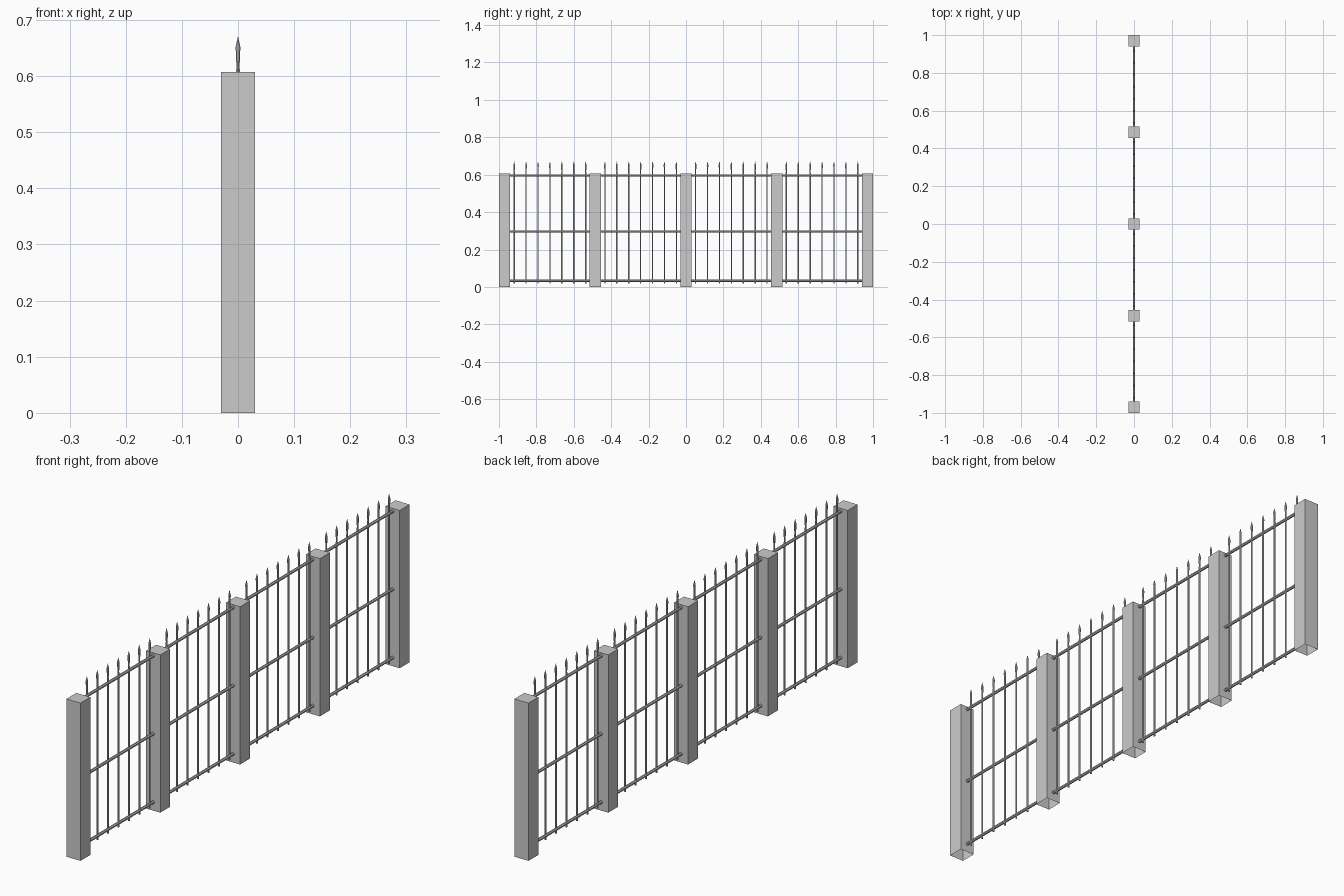
import bpy
import bmesh
import math

cube = bpy.data.objects.get("Cube")
if cube:
    bpy.data.objects.remove(cube, do_unlink=True)


def flat_material(name, value):
    mat = bpy.data.materials.new(name)
    mat.use_nodes = True
    color = (value, value, value, 1)
    mat.diffuse_color = color
    mat.node_tree.nodes["Principled BSDF"].inputs["Base Color"].default_value = color
    return mat


GREY = flat_material("plain grey", 0.6)


def finish(bm, name):
    bmesh.ops.recalc_face_normals(bm, faces=bm.faces)
    mesh = bpy.data.meshes.new(name)
    bm.to_mesh(mesh)
    bm.free()
    mesh.materials.append(GREY)
    obj = bpy.data.objects.new(name, mesh)
    bpy.context.collection.objects.link(obj)
    return obj


def loft(bm, rings, sides):
    """Skin square or round rings given as (z, radius); zero radius makes a point."""
    previous = None
    for z, radius in rings:
        if radius == 0:
            tip = bm.verts.new((0, 0, z))
            for i in range(sides):
                bm.faces.new((previous[i], previous[(i + 1) % sides], tip))
            return
        ring = []
        for i in range(sides):
            a = math.tau * (i + 0.5) / sides
            ring.append(bm.verts.new((radius * math.cos(a), radius * math.sin(a), z)))
        if previous:
            for i in range(sides):
                j = (i + 1) % sides
                bm.faces.new((previous[i], previous[j], ring[j], ring[i]))
        else:
            bm.faces.new(ring[::-1])
        previous = ring
    bm.faces.new(previous)


POST_Y = (-0.97, -0.485, 0, 0.485, 0.97)
POST_WIDTH = 0.06
POST_HEIGHT = 0.607

# Hollow-bottomed square posts
for n, y in enumerate(POST_Y):
    bm = bmesh.new()
    loft(bm, [(0, POST_WIDTH / math.sqrt(2)), (POST_HEIGHT, POST_WIDTH / math.sqrt(2))], 4)
    bm.faces.ensure_lookup_table()
    bottom = [f for f in bm.faces if f.calc_center_median().z < 0.01]
    bmesh.ops.recalc_face_normals(bm, faces=bm.faces)
    bmesh.ops.delete(bm, geom=bottom, context="FACES_ONLY")
    finish(bm, f"post_{n + 1}").location.y = y

# Round horizontal rails, one per bay and level
for bay in range(4):
    start, end = POST_Y[bay], POST_Y[bay + 1]
    for level, z in (("bottom", 0.033), ("middle", 0.296), ("top", 0.596)):
        bm = bmesh.new()
        half = (end - start - POST_WIDTH) / 2
        loft(bm, [(-half, 0.006), (half, 0.006)], 8)
        rail = finish(bm, f"{level}_rail_{bay + 1}")
        rail.location = (0, (start + end) / 2, z)
        rail.rotation_euler.x = math.pi / 2

    # Spear-tipped pickets
    for k in range(7):
        bm = bmesh.new()
        loft(bm, [(0.018, 0.0035), (0.607, 0.0035), (0.62, 0.0032), (0.652, 0.0046), (0.672, 0)], 8)
        picket = finish(bm, f"picket_{bay + 1}_{k + 1}")
        picket.location.y = (start + end) / 2 + (k - 3) * 0.0637
